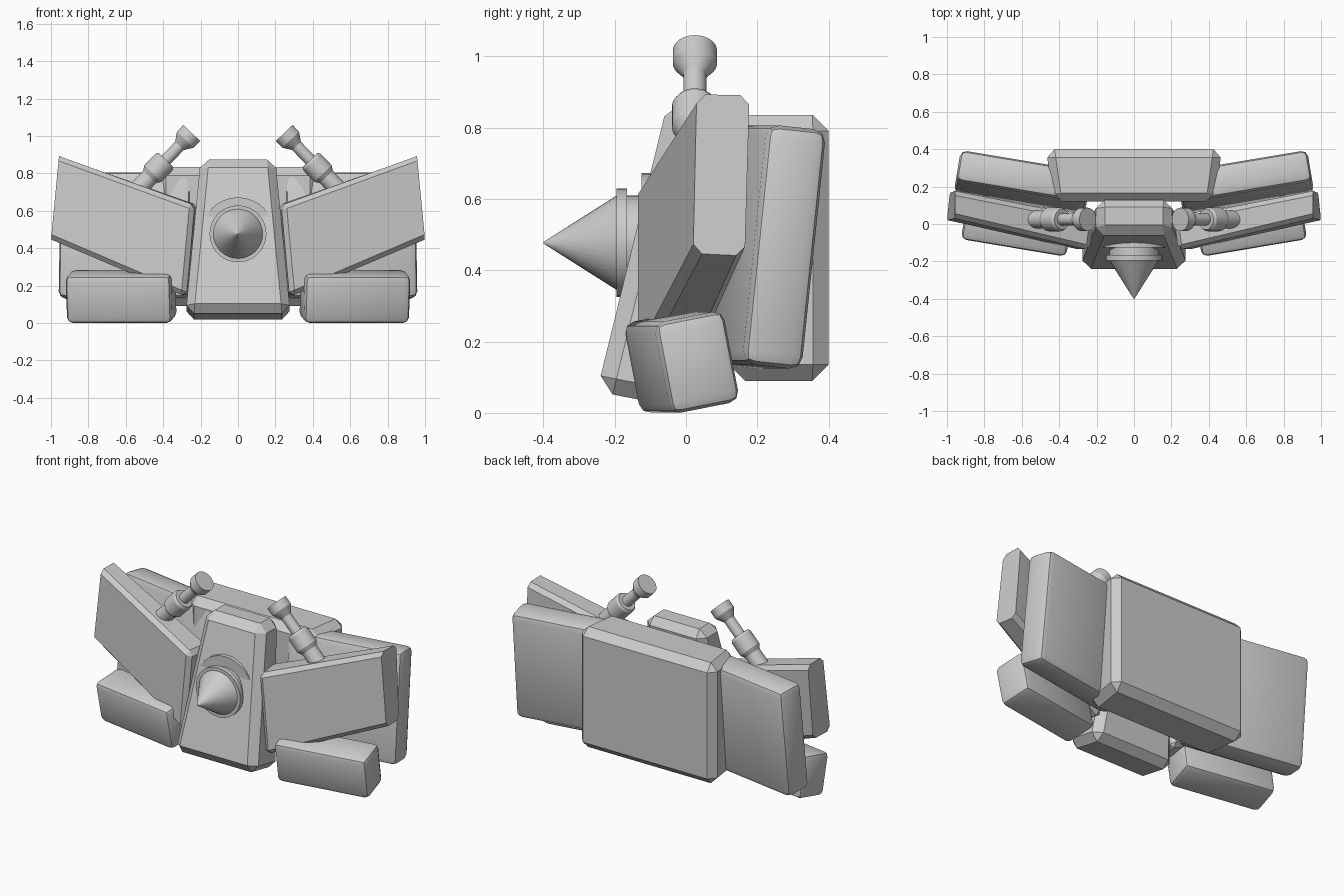
import bpy
import bmesh
from math import radians, pi, sin, cos
from mathutils import Matrix, Vector

if "Cube" in bpy.data.objects:
    bpy.data.objects.remove(bpy.data.objects["Cube"], do_unlink=True)

# One pale grey material for everything
grey = bpy.data.materials.new("pale_grey")
grey.use_nodes = True
grey.diffuse_color = (0.6, 0.6, 0.6, 1)
grey.node_tree.nodes["Principled BSDF"].inputs["Base Color"].default_value = (0.6, 0.6, 0.6, 1)


def finish(name, bm, side=1):
    """Mirror to one side, fix normals, and make a shaded object."""
    bm.transform(Matrix.Diagonal((side, 1, 1, 1)))
    bmesh.ops.recalc_face_normals(bm, faces=bm.faces)
    mesh = bpy.data.meshes.new(name)
    bm.to_mesh(mesh)
    bm.free()
    mesh.materials.append(grey)
    obj = bpy.data.objects.new(name, mesh)
    bpy.context.collection.objects.link(obj)
    bpy.ops.object.select_all(action="DESELECT")
    obj.select_set(True)
    bpy.context.view_layer.objects.active = obj
    bpy.ops.object.shade_smooth_by_angle(angle=radians(30))
    return obj


def chamfer(bm, width, segments=1, rule=lambda e: True):
    edges = [e for e in bm.edges if rule(e)]
    bmesh.ops.bevel(bm, geom=edges, offset=width, segments=segments,
                    profile=0.5, affect="EDGES", clamp_overlap=True)


def slab(name, center, size, tilt, turn, width, side=1):
    """Chamfered box leaning about x, then turned about z."""
    bm = bmesh.new()
    bmesh.ops.create_cube(bm, size=1)
    bm.transform(Matrix.Diagonal((*size, 1)))
    chamfer(bm, width, 2)
    bm.transform(Matrix.Translation(center) @ Matrix.Rotation(radians(turn), 4, "Z")
                 @ Matrix.Rotation(radians(tilt), 4, "X"))
    return finish(name, bm, side)


def loft(ring_a, ring_b):
    """Six-sided block between two four-point rings."""
    bm = bmesh.new()
    a = [bm.verts.new(p) for p in ring_a]
    b = [bm.verts.new(p) for p in ring_b]
    bm.faces.new(a)
    bm.faces.new(b[::-1])
    for i in range(4):
        j = (i + 1) % 4
        bm.faces.new((a[i], b[i], b[j], a[j]))
    bmesh.ops.recalc_face_normals(bm, faces=bm.faces)
    return bm


def lathe(name, start, axis, profile, side=1, count=32):
    """Turn (distance, radius) pairs around an axis."""
    bm = bmesh.new()
    rings = []
    for d, r in profile:
        rings.append([bm.verts.new((r * cos(2 * pi * i / count),
                                    r * sin(2 * pi * i / count), d)) for i in range(count)])
    for low, high in zip(rings, rings[1:]):
        for i in range(count):
            j = (i + 1) % count
            bm.faces.new((low[i], low[j], high[j], high[i]))
    bm.faces.new(rings[0])
    bm.faces.new(rings[-1])
    turn = Vector(axis).to_track_quat("Z", "Y").to_matrix().to_4x4()
    bm.transform(Matrix.Translation(start) @ turn)
    return finish(name, bm, side)


# Leaning centre column, wider at the foot
def column_ring(half, front, back):
    return [(-half, *front), (half, *front), (half, *back), (-half, *back)]


column = loft(column_ring(0.28, (-0.25, 0.06), (0.01, 0.01)),
              column_ring(0.2, (-0.05, 0.875), (0.135, 0.87)))
chamfer(column, 0.045)
finish("centre_column", column)

# Rear box, slightly narrower towards the front
rear = loft([(-0.43, 0.12, 0.09), (0.43, 0.12, 0.09), (0.43, 0.12, 0.835), (-0.43, 0.12, 0.835)],
            [(-0.47, 0.4, 0.09), (0.47, 0.4, 0.09), (0.47, 0.4, 0.835), (-0.47, 0.4, 0.835)])
chamfer(rear, 0.045)
finish("rear_box", rear)

# Drill: round mount, flange and pointed cone
lathe("drill_mount", (0, -0.125, 0.477), (0, 1, 0), [(0, 0.195), (0.12, 0.195)])
lathe("drill_cone", (0, -0.4, 0.477), (0, 1, 0),
      [(0, 0.002), (0.205, 0.132), (0.205, 0.152), (0.235, 0.152), (0.235, 0.132), (0.32, 0.132)])

for label, side in (("left", 1), ("right", -1)):
    # Rear plate
    slab(label + "_rear_plate", (0.595, 0.222, 0.465), (0.71, 0.17, 0.675), -6, 9.5, 0.035, side)
    # Foot block
    slab(label + "_foot", (0.625, -0.012, 0.142), (0.57, 0.2, 0.26), 11, 9.5, 0.03, side)
    # Front wing, sharp at its outer end
    wing = loft([(0.28, -0.14, 0.14), (0.235, -0.14, 0.63), (0.21, 0.03, 0.63), (0.25, 0.03, 0.14)],
                [(1.0, 0.02, 0.447), (0.957, 0.03, 0.893), (0.957, 0.178, 0.89), (0.985, 0.165, 0.44)])
    chamfer(wing, 0.025, 1, lambda e: min(v.co.x for v in e.verts) < 0.5)
    finish(label + "_front_wing", wing, side)
    # Stubby cannon leaning inwards
    lathe(label + "_cannon", (0.247, 0.025, 1.016), (0.69, 0, -0.72),
          [(0, 0.062), (0.05, 0.062), (0.095, 0.032), (0.2, 0.032), (0.2, 0.055),
           (0.215, 0.064), (0.3, 0.064), (0.325, 0.048), (0.48, 0.048)], side)
